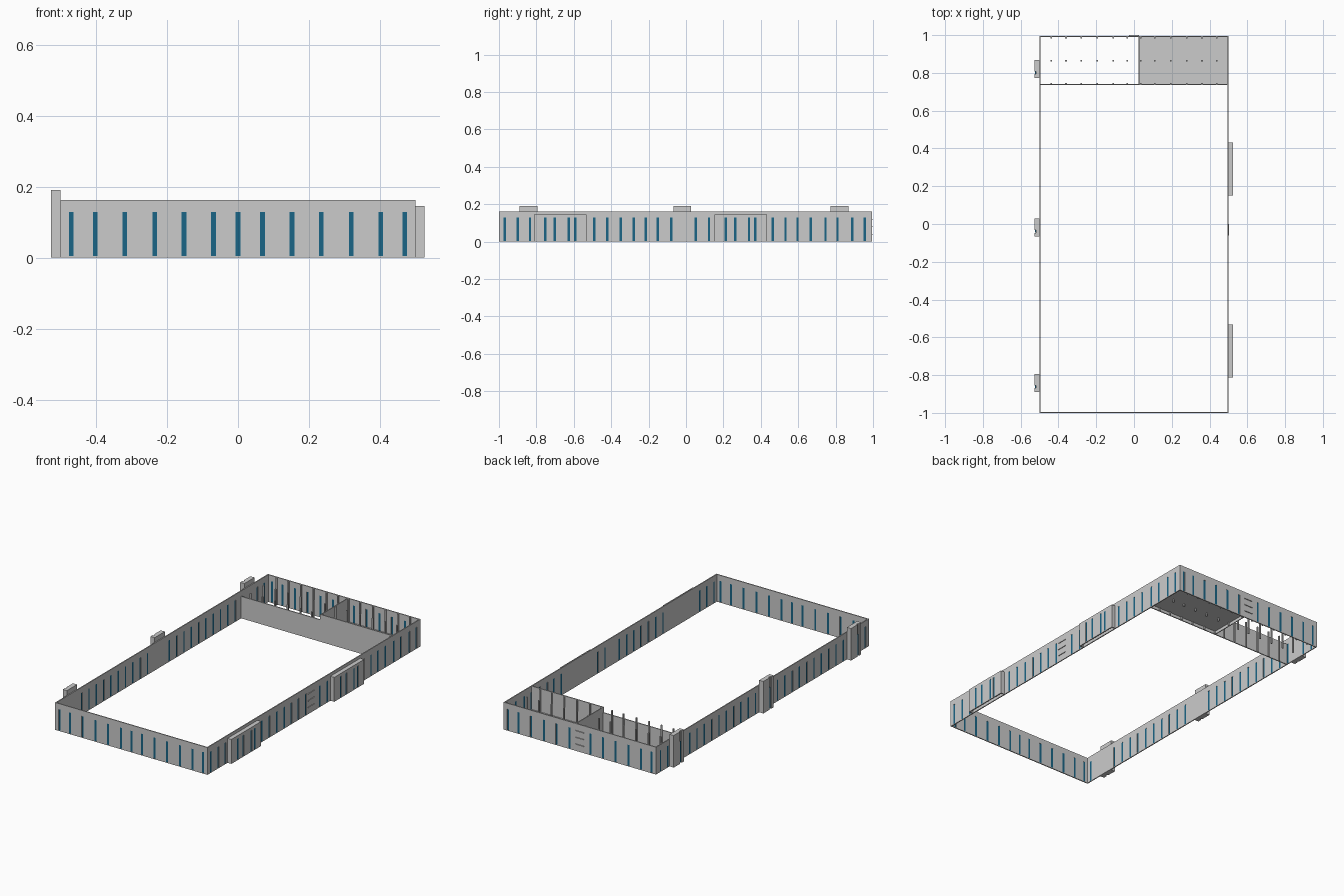
import bpy, bmesh

if "Cube" in bpy.data.objects:
    bpy.data.objects.remove(bpy.data.objects["Cube"])

H, T = 0.162, 0.006          # wall height and thickness
SILL, HEAD, WIN = 0.004, 0.128, 0.013

glass = bpy.data.materials.new("blue_glass")
glass.diffuse_color = (0.01, 0.13, 0.24, 1)
glass.use_nodes = True
glass.node_tree.nodes["Principled BSDF"].inputs["Base Color"].default_value = glass.diffuse_color


def finish(name, bm, mat=None):
    bmesh.ops.recalc_face_normals(bm, faces=bm.faces)
    me = bpy.data.meshes.new(name)
    bm.to_mesh(me)
    bm.free()
    ob = bpy.data.objects.new(name, me)
    bpy.context.collection.objects.link(ob)
    if mat:
        me.materials.append(mat)
    return ob


def boxes(name, spans, mat=None):
    """One mesh of boxes, each given as (x0, x1, y0, y1, z0, z1)."""
    bm = bmesh.new()
    for x0, x1, y0, y1, z0, z1 in spans:
        vs = bmesh.ops.create_cube(bm, size=1)["verts"]
        bmesh.ops.scale(bm, vec=(x1 - x0, y1 - y0, z1 - z0), verts=vs)
        bmesh.ops.translate(bm, vec=((x0 + x1) / 2, (y0 + y1) / 2, (z0 + z1) / 2), verts=vs)
    return finish(name, bm, mat)


def wall(name, axis, a0, a1, d0, d1, windows, top=H):
    """Slit-window wall running along an axis, between depths d0 and d1."""
    def span(a, b, lo, hi, inset=0):
        d = (d0 + inset, d1 - inset)
        return (a, b, *d, lo, hi) if axis == "x" else (*d, a, b, lo, hi)

    solid = [span(a0, a1, HEAD, top), span(a0, a1, 0, SILL)]
    edges = [a0] + [e for w in windows for e in (w - WIN / 2, w + WIN / 2)] + [a1]
    for p, q in zip(edges[::2], edges[1::2]):
        solid.append(span(p, q, SILL, HEAD))
    boxes(name, solid)
    panes = [span(w - WIN / 2, w + WIN / 2, SILL, HEAD, 0.001) for w in windows]
    if panes:
        boxes(name + "_panes", panes, glass)


# Front and back walls
half = [0.069, 0.152, 0.235, 0.319, 0.402, 0.47]
sides = [-v for v in reversed(half)]
wall("front_wall", "x", -0.5, 0.5, -1.0, -1.0 + T, sides + [0] + half)
wall("back_wall", "x", -0.5, 0.5, 0.995 - T, 0.995, sides + half)

# Right wall, with the windows of the two bays moved to the bay faces
right = [-0.968, -0.90, -0.834, -0.49, -0.422, -0.35, -0.28, -0.216, -0.15, -0.08,
         0.053, 0.123, 0.463, 0.532, 0.596, 0.666, 0.746, 0.81, 0.89, 0.955]
wall("right_wall", "y", -1, 0.995, 0.5 - T, 0.5, right)
for name, y0 in (("front_bay", -0.812), ("rear_bay", 0.152)):
    y1 = y0 + 0.28
    wall(name + "_face", "y", y0, y1, 0.525 - T, 0.525,
         [y0 + d for d in (0.06, 0.111, 0.185, 0.219)], 0.145)
    boxes(name + "_shell", [(0.5, 0.525 - T, y0, y1, 0.14, 0.145),
                            (0.5, 0.525 - T, y0, y0 + 0.005, 0, 0.14),
                            (0.5, 0.525 - T, y1 - 0.005, y1, 0, 0.14)])

# Left wall, blank behind the three towers
towers = [-0.889, -0.067, 0.773]
left = [-0.965 + 0.0685 * i for i in range(29)]
left = [y for y in left if all(y < t - 0.012 or y > t + 0.107 for t in towers)]
wall("left_wall", "y", -1, 0.995, -0.5, -0.5 + T, left)

# Towers with a glazed groove in the outer face
plan = [(-0.5, 0), (-0.527, 0), (-0.527, 0.02), (-0.52, 0.02), (-0.52, 0.035),
        (-0.527, 0.035), (-0.527, 0.095), (-0.5, 0.095)]
for i, y in enumerate(towers):
    bm = bmesh.new()
    f = bm.faces.new([bm.verts.new((px, y + py, 0)) for px, py in plan])
    ext = bmesh.ops.extrude_face_region(bm, geom=[f])["geom"]
    bmesh.ops.translate(bm, vec=(0, 0, 0.19),
                        verts=[g for g in ext if isinstance(g, bmesh.types.BMVert)])
    if not any(fc.calc_center_median().z < 1e-5 for fc in bm.faces):
        bm.faces.new([v for v in bm.verts if v.co.z < 1e-5])
    finish(f"tower_{i + 1}", bm)
    boxes(f"tower_glass_{i + 1}",
          [(-0.523, -0.519, y + 0.021, y + 0.034, SILL, HEAD)], glass)

# Louvre bars on the right and back walls
levels = (0.04, 0.08, 0.12)
boxes("right_louvres", [(0.498, 0.504, -0.06, 0.0, z - 0.002, z + 0.002) for z in levels])
boxes("back_louvres", [(-0.027, 0.027, 0.993, 1.0, z - 0.002, z + 0.002) for z in levels])

# Rear room: inner wall with a lower left half, partition and floor
boxes("inner_wall", [(-0.494, 0.025, 0.735, 0.741, 0, 0.13),
                     (0.025, 0.494, 0.735, 0.741, 0, H)])
boxes("partition", [(0.025, 0.03, 0.741, 0.989, 0, H)])
boxes("room_floor", [(0.03, 0.494, 0.741, 0.989, 0.018, 0.024)])

# Three rows of slim columns
cols = [0.035, 0.11, 0.195, 0.278, 0.36, 0.437]
s = 0.004
boxes("columns", [(sx * x - s, sx * x + s, y - s, y + s, 0.0, 0.16)
                  for y in (0.743, 0.865, 0.986) for x in cols for sx in (-1, 1)])
